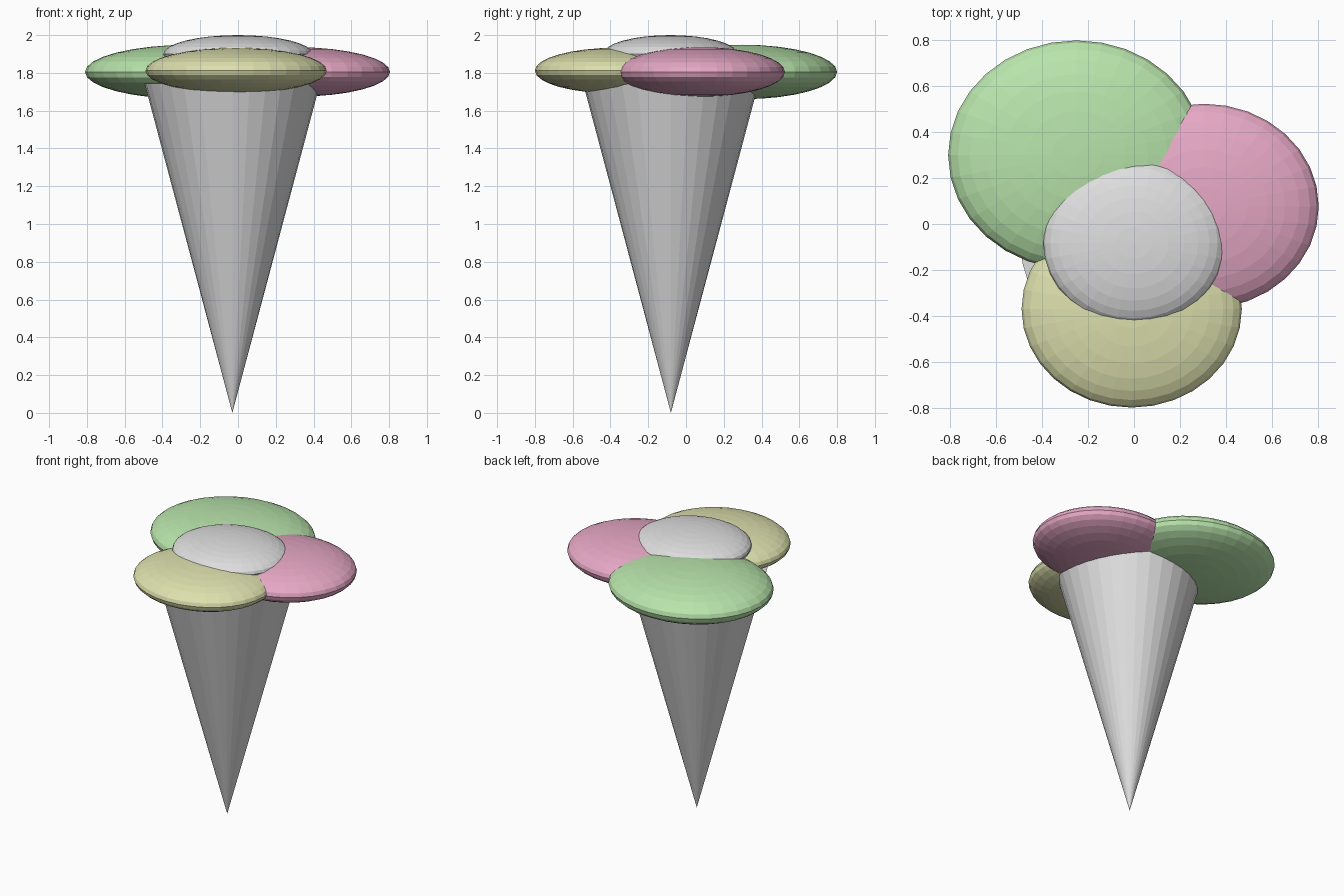
import bpy

if "Cube" in bpy.data.objects:
    bpy.data.objects.remove(bpy.data.objects["Cube"])


def material(name, rgb):
    # 8-bit display colour to linear diffuse colour
    lin = [((c / 255 + 0.055) / 1.055) ** 2.4 for c in rgb]
    m = bpy.data.materials.new(name)
    m.diffuse_color = (*lin, 1.0)
    m.use_nodes = True
    m.node_tree.nodes["Principled BSDF"].inputs["Base Color"].default_value = m.diffuse_color
    return m


grey = material("light grey", (222, 222, 222))
green = material("pale green", (184, 228, 171))
pink = material("soft pink", (230, 168, 197))
yellow = material("pale yellow", (221, 225, 173))

# Cone: point down, closed flat top
H, R = 1.745, 0.465
bpy.ops.mesh.primitive_cone_add(vertices=32, radius1=0, radius2=R, depth=H,
                                location=(-0.03, -0.08, H / 2))
cone = bpy.context.object
cone.name = "cone"
cone.data.materials.append(grey)


def scoop(name, loc, radii, mat):
    bpy.ops.mesh.primitive_uv_sphere_add(segments=32, ring_count=16, radius=1,
                                         location=loc)
    ob = bpy.context.object
    ob.name = name
    ob.scale = radii
    bpy.ops.object.transform_apply(location=False, rotation=False, scale=True)
    ob.data.materials.append(mat)


# Flattened scoops overlapping on top of the cone
scoop("back_left_scoop", (-0.25, 0.30, 1.805), (0.56, 0.50, 0.144), green)
scoop("right_scoop", (0.305, 0.077, 1.805), (0.50, 0.447, 0.131), pink)
scoop("front_scoop", (-0.01, -0.37, 1.812), (0.48, 0.43, 0.121), yellow)
scoop("top_scoop", (0.0, -0.083, 1.90), (0.395, 0.355, 0.10), grey)
